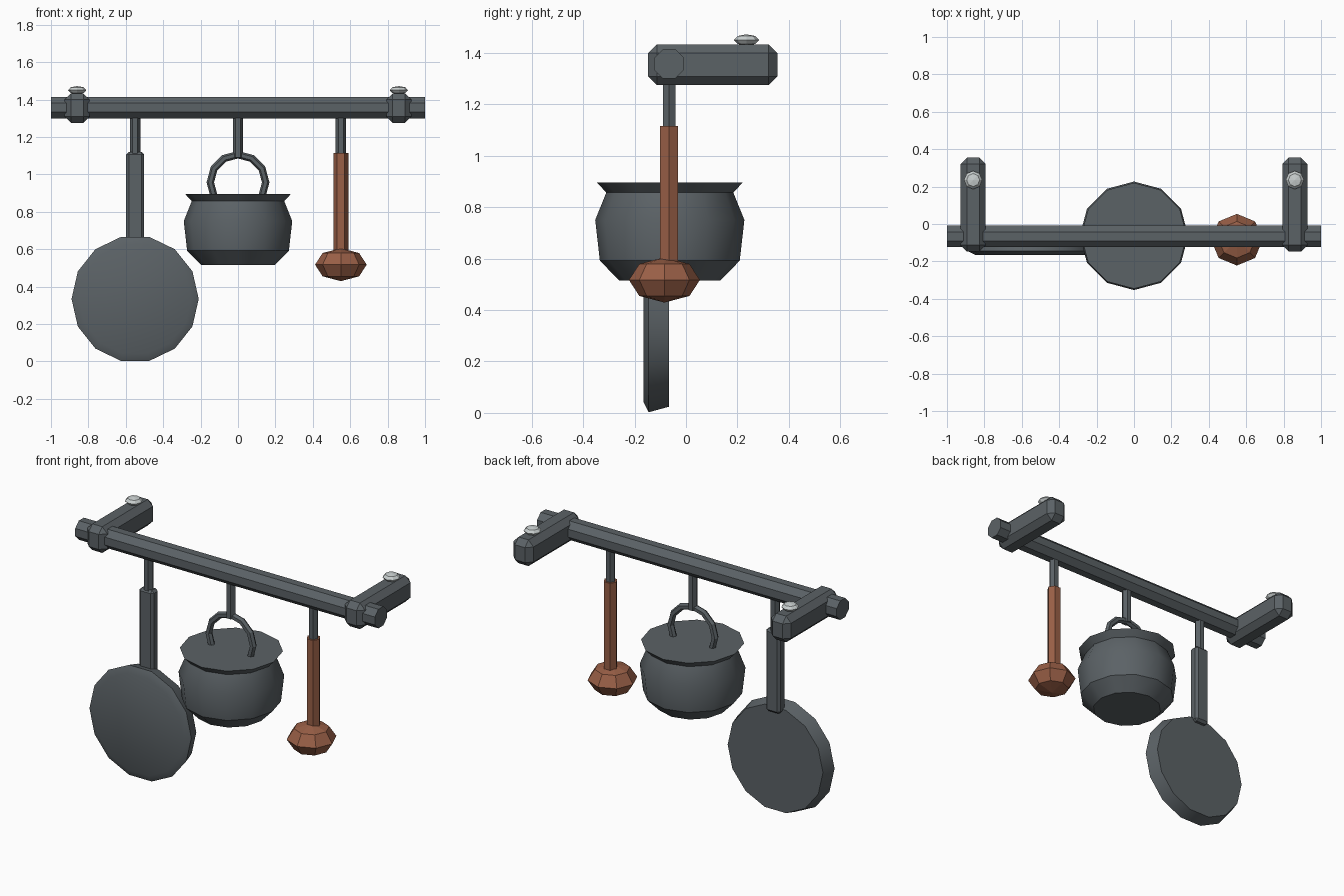
import bpy, bmesh, math
from mathutils import Matrix

if "Cube" in bpy.data.objects:
    bpy.data.objects.remove(bpy.data.objects["Cube"])


def material(name, rgb):
    m = bpy.data.materials.new(name)
    m.diffuse_color = (*rgb, 1)
    m.use_nodes = True
    m.node_tree.nodes["Principled BSDF"].inputs["Base Color"].default_value = m.diffuse_color
    return m


IRON = material("dark iron", (0.105, 0.122, 0.133))
WOOD = material("red brown wood", (0.32, 0.115, 0.062))
STEEL = material("pale steel", (0.58, 0.62, 0.62))
Y = -0.066   # depth of the rail and everything hanging from it


def finish(name, bm, mat, matrix=Matrix(), smooth=None):
    bm.transform(matrix)
    bmesh.ops.recalc_face_normals(bm, faces=bm.faces)
    me = bpy.data.meshes.new(name)
    bm.to_mesh(me)
    bm.free()
    me.materials.append(mat)
    ob = bpy.data.objects.new(name, me)
    bpy.context.collection.objects.link(ob)
    if smooth:
        bpy.ops.object.select_all(action='DESELECT')
        ob.select_set(True)
        bpy.context.view_layer.objects.active = ob
        bpy.ops.object.shade_smooth_by_angle(angle=math.radians(smooth))
    return ob


def lathe(name, profile, n, mat, matrix=Matrix(), phase=0.0, smooth=None):
    """Turn (radius, height) points around local z; radius 0 makes a pole, open ends are capped."""
    bm = bmesh.new()
    rings = []
    for r, z in profile:
        if r == 0:
            rings.append([bm.verts.new((0, 0, z))] * n)
        else:
            rings.append([bm.verts.new((r * math.cos(phase + math.tau * i / n),
                                        r * math.sin(phase + math.tau * i / n), z)) for i in range(n)])
    for a, b in zip(rings, rings[1:]):
        for i in range(n):
            j = (i + 1) % n
            bm.faces.new(list(dict.fromkeys((a[i], a[j], b[j], b[i]))))
    for ring in (rings[0], rings[-1]):
        if ring[0] is not ring[1]:
            bm.faces.new(ring)
    return finish(name, bm, mat, matrix, smooth)


def box(name, lo, hi, bevel, mat):
    bm = bmesh.new()
    bmesh.ops.create_cube(bm, size=1)
    for v in bm.verts:
        v.co = [(a + b) / 2 + c * (b - a) for a, b, c in zip(lo, hi, v.co)]
    bmesh.ops.bevel(bm, geom=bm.edges[:], offset=bevel, segments=1, affect='EDGES')
    return finish(name, bm, mat)


def ball(name, loc, scale, mat):
    bm = bmesh.new()
    bmesh.ops.create_uvsphere(bm, u_segments=8, v_segments=4, radius=1)
    return finish(name, bm, mat, Matrix.Translation(loc) @ Matrix.Diagonal((*scale, 1)))


# Octagonal rail along x
lathe("rail", [(0.0622, -1), (0.0622, 1)], 8, IRON,
      Matrix.Translation((0, Y, 1.357)) @ Matrix.Rotation(math.pi / 2, 4, 'Y'), math.pi / 8)

# Wall brackets with screw heads
for side, s in (("left", -1), ("right", 1)):
    x = 0.86 * s
    box(side + "_bracket", (x - 0.067, -0.147, 1.275), (x + 0.067, 0.355, 1.433), 0.034, IRON)
    ball(side + "_screw", (x, 0.235, 1.45), (0.049, 0.049, 0.022), STEEL)

# Hanging hooks
for side, x in (("left", -0.55), ("middle", 0), ("right", 0.55)):
    lathe(side + "_hook", [(0.028, 1.09), (0.028, 1.33)], 6, IRON, Matrix.Translation((x, Y, 0)))

# Frying pan: dished disc facing the front, and its handle
lathe("pan", [(0, 0.152), (0.30, 0.165), (0.34, 0.145), (0.318, 0.066)], 14, IRON,
      Matrix.Translation((-0.55, 0, 0.334)) @ Matrix.Rotation(math.pi / 2, 4, 'X'),
      math.pi / 2 + math.pi / 14, 46)
box("pan_handle", (-0.598, Y - 0.031, 0.62), (-0.502, Y + 0.031, 1.12), 0.014, IRON)

# Cooking pot with flared rim and closed top
lathe("pot", [(0.197, 0.515), (0.272, 0.592), (0.29, 0.75), (0.247, 0.857), (0.283, 0.895)],
      12, IRON, Matrix.Translation((0, Y + 0.003, 0)), 0, 33)

# Ring handle of the pot, standing in the front plane
bm = bmesh.new()
N, M = 12, 6
ring = [[bm.verts.new(((0.148 + 0.02 * math.cos(b)) * math.cos(a), 0.02 * math.sin(b),
                       (0.148 + 0.02 * math.cos(b)) * math.sin(a)))
         for b in (math.tau * j / M for j in range(M))]
        for a in (math.tau * i / N for i in range(N))]
for i in range(N):
    for j in range(M):
        k, l = (i + 1) % N, (j + 1) % M
        bm.faces.new((ring[i][j], ring[k][j], ring[k][l], ring[i][l]))
finish("pot_handle", bm, IRON, Matrix.Translation((0, Y, 0.957)))

# Wooden ladle
lathe("ladle_handle", [(0.04, 0.55), (0.04, 1.115)], 6, WOOD, Matrix.Translation((0.55, Y, 0)))
ball("ladle_head", (0.55, -0.084, 0.517), (0.138, 0.138, 0.088), WOOD)
